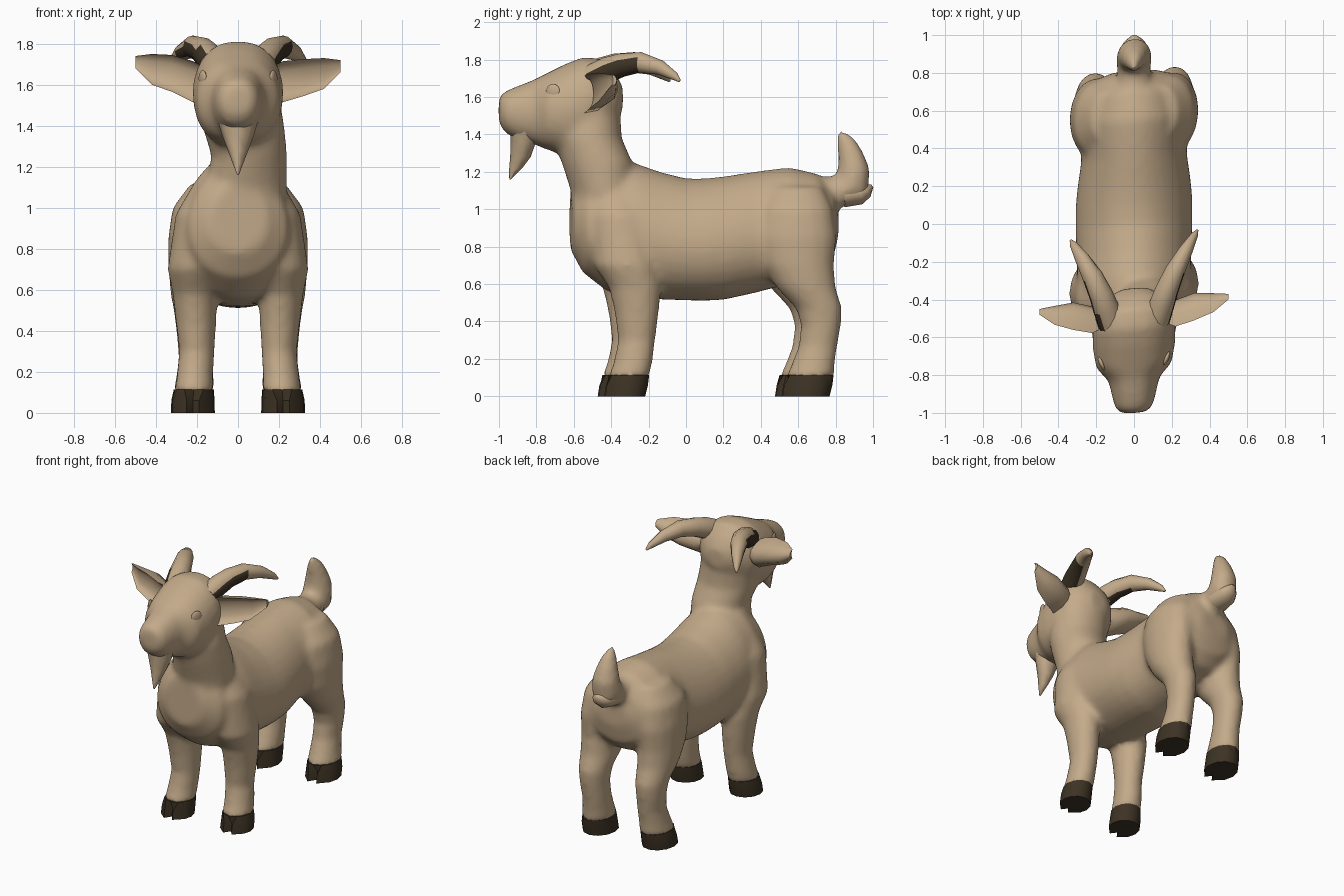
import bpy, bmesh, math
from mathutils import Vector

if "Cube" in bpy.data.objects:
    bpy.data.objects.remove(bpy.data.objects["Cube"])

X, Y, Z = Vector((1, 0, 0)), Vector((0, 1, 0)), Vector((0, 0, 1))
SKEW = 0.08  # the stance is slightly staggered: left side sits further back


def material(name, rgb):
    m = bpy.data.materials.new(name)
    m.use_nodes = True
    m.diffuse_color = (*rgb, 1)
    bsdf = m.node_tree.nodes["Principled BSDF"]
    bsdf.inputs["Base Color"].default_value = (*rgb, 1)
    bsdf.inputs["Roughness"].default_value = 0.9
    return m


tan = material("tan_coat", (0.55, 0.405, 0.255))
dark = material("dark_hoof", (0.047, 0.033, 0.018))


def loft(name, rings, axes=None, n=16, shape=None, mat=tan, angle=60):
    """Skin rings (x, y, z, ru, rv); axes fixes the ring plane, else it follows the path."""
    bm = bmesh.new()
    pts = [Vector(r[:3]) for r in rings]
    loops = []
    for k, r in enumerate(rings):
        if axes:
            u, v = axes
        else:
            t = (pts[min(k + 1, len(pts) - 1)] - pts[max(k - 1, 0)]).normalized()
            u = (X - t * X.dot(t)).normalized()
            v = t.cross(u)
        loop = []
        for i in range(n):
            a = 2 * math.pi * i / n
            c, s = math.cos(a), math.sin(a)
            if shape:
                c, s = shape(c, s, k)
            p = pts[k] + u * r[3] * c + v * r[4] * s
            p.y += SKEW * p.x
            loop.append(bm.verts.new(p))
        loops.append(loop)
    for a, b in zip(loops, loops[1:]):
        for i in range(n):
            j = (i + 1) % n
            bm.faces.new((a[i], a[j], b[j], b[i]))
    bm.faces.new(loops[0])
    bm.faces.new(loops[-1])
    bmesh.ops.recalc_face_normals(bm, faces=bm.faces)
    me = bpy.data.meshes.new(name)
    bm.to_mesh(me)
    bm.free()
    ob = bpy.data.objects.new(name, me)
    bpy.context.collection.objects.link(ob)
    me.materials.append(mat)
    shade(ob, angle)
    return ob


def shade(ob, angle):
    bpy.ops.object.select_all(action="DESELECT")
    ob.select_set(True)
    bpy.context.view_layer.objects.active = ob
    bpy.ops.object.shade_smooth_by_angle(angle=math.radians(angle))


def along_y(rows):
    """Rows of (y, bottom, top, half width) to rings."""
    return [(0, y, (b + t) / 2, w, (t - b) / 2) for y, b, t, w in rows]


def upright(rows, side=1):
    """Rows of (z, x, y, rx, ry) to rings."""
    return [(side * x, y, z, rx, ry) for z, x, y, rx, ry in rows]


def barrel(c, s, k):
    return c * (1 - 0.12 * s), s


def full(c, s, k):
    return math.copysign(abs(c) ** 0.85, c), s


# Torso, neck and head
torso = loft("torso", along_y([
    (-.615, .78, 1.12, .14), (-.55, .66, 1.2, .24), (-.42, .56, 1.27, .28),
    (-.28, .53, 1.25, .3), (-.14, .517, 1.2, .303), (0, .512, 1.165, .308),
    (.1, .51, 1.165, .308), (.2, .515, 1.175, .3), (.36, .55, 1.2, .277),
    (.55, .6, 1.225, .29), (.7, .64, 1.19, .26), (.78, .72, 1.11, .2),
    (.81, .85, 1.0, .11)]), (X, Z), 32, barrel)
neck = loft("neck", upright([
    (.9, .01, -.45, .21, .16), (1.1, .04, -.45, .2, .17), (1.25, .055, -.48, .185, .19),
    (1.38, .03, -.53, .2, .185), (1.5, .01, -.53, .2, .18), (1.62, 0, -.52, .17, .17)]),
    (X, Y), 20)
head = loft("head", along_y([
    (-1.0, 1.46, 1.6, .065), (-.97, 1.41, 1.63, .1), (-.9, 1.37, 1.66, .118),
    (-.82, 1.35, 1.69, .135), (-.75, 1.32, 1.725, .2), (-.65, 1.29, 1.775, .218),
    (-.55, 1.32, 1.815, .222), (-.45, 1.38, 1.805, .2), (-.38, 1.46, 1.73, .14),
    (-.34, 1.53, 1.66, .07)]), (X, Z), 24, full)
tail = loft("tail", [
    (0, .7, 1.09, .09, .09), (0, .82, 1.09, .09, .085), (0, .885, 1.125, .095, .105),
    (0, .897, 1.21, .09, .088), (0, .88, 1.29, .07, .07), (0, .855, 1.36, .045, .052),
    (0, .82, 1.42, .012, .015)], n=12)
parts = [torso, neck, head, tail]

# Legs, with the shoulder and thigh swelling at the top
FRONT = [(1.13, .13, -.4, .08, .09), (.97, .185, -.375, .12, .16), (.7, .21, -.34, .135, .17),
         (.58, .21, -.29, .11, .14), (.45, .205, -.28, .1, .12), (.3, .2, -.28, .087, .1),
         (.18, .21, -.3, .09, .105), (.1, .215, -.325, .095, .11)]
HIND = [(1.12, .14, .58, .09, .14), (1.0, .19, .57, .13, .2), (.85, .205, .575, .137, .215),
        (.7, .21, .585, .13, .19), (.58, .21, .625, .12, .16), (.47, .21, .695, .1, .125),
        (.38, .21, .705, .09, .108), (.27, .205, .69, .085, .105), (.18, .21, .665, .092, .115),
        (.1, .215, .645, .1, .13)]
for side in (1, -1):
    parts += [loft("front_leg", upright(FRONT, side), (X, Y)),
              loft("hind_leg", upright(HIND, side), (X, Y))]

# Blend the parts into one skin
bpy.ops.object.select_all(action="DESELECT")
for ob in parts:
    ob.select_set(True)
bpy.context.view_layer.objects.active = torso
bpy.ops.object.join()
torso.name = "body"
remesh = torso.modifiers.new("blend", "REMESH")
remesh.mode = "VOXEL"
remesh.voxel_size = 0.018
relax = torso.modifiers.new("relax", "SMOOTH")
relax.factor = 0.5
relax.iterations = 12
for m in ("blend", "relax"):
    bpy.ops.object.modifier_apply(modifier=m)
torso.data.materials.clear()
torso.data.materials.append(tan)
shade(torso, 70)


def cleft(c, s, k):
    if k and s < -.95:
        return c, -.6
    return (c * .6, -1) if k and s < -.8 else (c, s)


def cup(c, s, k):
    return (-0.35 * c if c < 0 else c), s


for side, word in ((1, "left"), (-1, "right")):
    # Cloven hooves
    for where, y, rx, ry in (("front", -.322, .094, .108), ("hind", .645, .098, .127)):
        loft(f"{word}_{where}_hoof", upright([
            (.115, .215, y, rx, ry), (.06, .22, y - .01, rx + .007, ry + .003),
            (0, .22, y - .022, rx + .009, ry)], side), (X, Y), 12, cleft, dark, 35)

    # Cupped ears
    lift = 0 if side > 0 else .02
    loft(f"{word}_ear", [
        (side * .15, -.53, 1.62, .08, .06), (side * .22, -.56, 1.615, .14, .1),
        (side * .32, -.535, 1.635 + lift, .145, .09), (side * .42, -.5, 1.655 + lift, .1, .075),
        (side * .5, -.44, 1.69 + lift, .03, .03)], (Y, Z), 12, cup, tan, 50)

    # Swept horns with a dark patch low on the outside of the root
    horn = loft(f"{word}_horn", [
        (side * .12, -.52, 1.7, .07, .07), (side * .15, -.43, 1.745, .068, .07),
        (side * .175, -.36, 1.77, .062, .063), (side * .22, -.26, 1.785, .053, .055),
        (side * .275, -.16, 1.757, .038, .04), (side * .32, -.085, 1.71, .02, .022),
        (side * .335, -.06, 1.685, .006, .007)], n=12)
    horn.data.materials.append(dark)
    steep = .3 if side > 0 else .6
    for f in horn.data.polygons:
        if f.center.y < -.25 and f.normal.z < steep and side * f.normal.x > -.2:
            f.material_index = 1

    # Eyes, almost flush with the face
    eye_x, eye_y = side * .172, -.725
    bpy.ops.mesh.primitive_uv_sphere_add(segments=16, ring_count=10, radius=.04,
                                         location=(eye_x, eye_y + SKEW * eye_x, 1.63),
                                         rotation=(0, 0, side * -.4))
    eye = bpy.context.object
    eye.name = f"{word}_eye"
    eye.scale.x = .35
    eye.data.materials.append(tan)
    shade(eye, 60)

# Beard and the small tuft behind the tail
loft("beard", upright([
    (1.43, 0, -.87, .1, .07), (1.36, 0, -.87, .08, .068), (1.28, 0, -.885, .05, .055),
    (1.22, 0, -.91, .027, .035), (1.16, 0, -.94, .004, .005)]), (X, Y), 8)
loft("tail_tuft", [
    (0, .84, 1.075, .085, .065), (0, .93, 1.085, .075, .06), (0, .965, 1.1, .055, .04),
    (0, .995, 1.125, .015, .01)], n=8)
